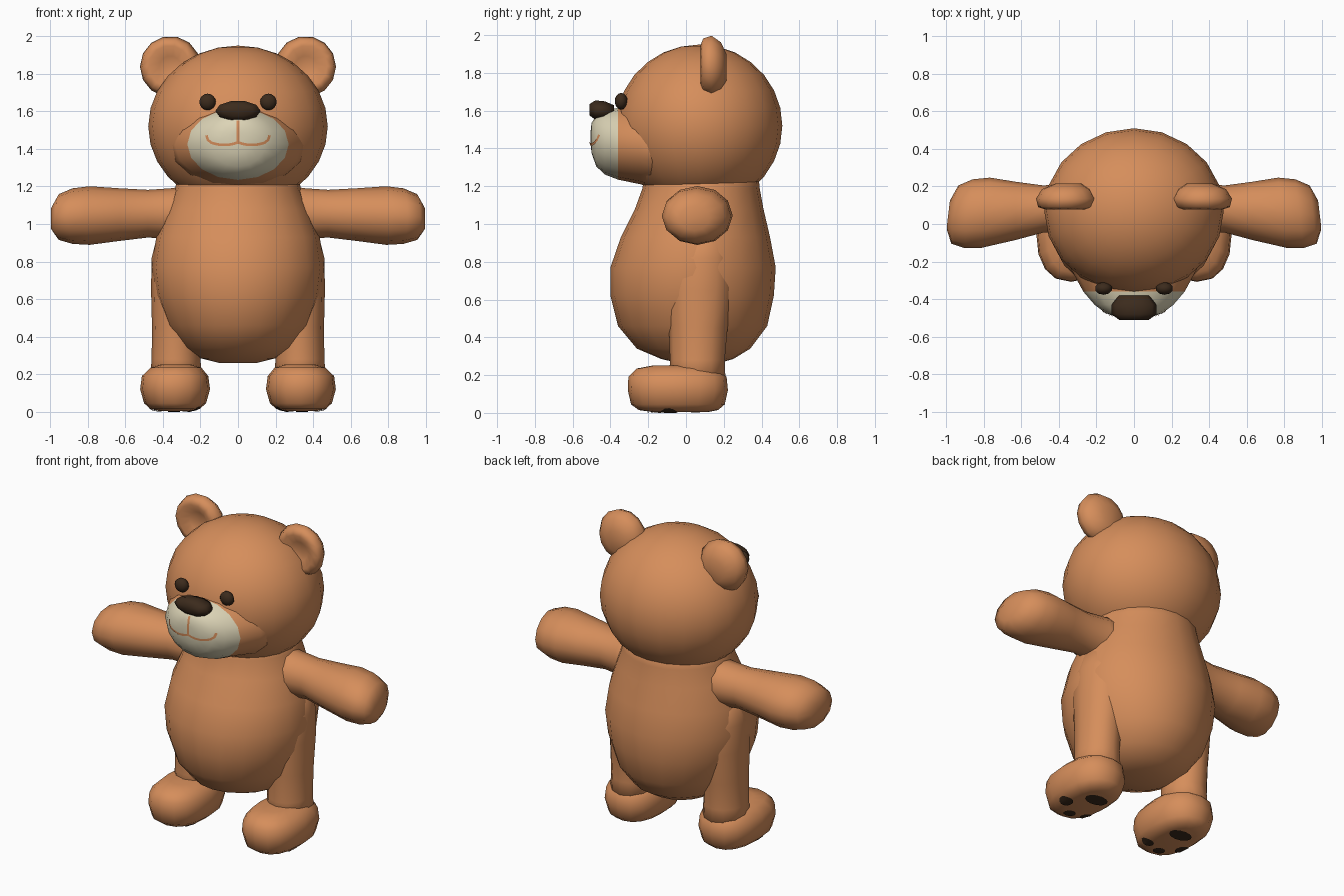
import bpy, bmesh, math
from mathutils import Vector
from mathutils.bvhtree import BVHTree

if "Cube" in bpy.data.objects:
    bpy.data.objects.remove(bpy.data.objects["Cube"])


def material(name, rgb):
    m = bpy.data.materials.new(name)
    m.diffuse_color = (*rgb, 1)
    m.use_nodes = True
    m.node_tree.nodes["Principled BSDF"].inputs["Base Color"].default_value = m.diffuse_color
    return m


FUR = material("orange_fur", (0.67, 0.27, 0.105))
CREAM = material("cream_muzzle", (0.72, 0.66, 0.47))
DARK = material("dark_brown", (0.045, 0.024, 0.012))


def finish(name, bm, mats, mirror=False):
    bmesh.ops.recalc_face_normals(bm, faces=bm.faces)
    me = bpy.data.meshes.new(name)
    bm.to_mesh(me)
    for m in mats:
        me.materials.append(m)
    for p in me.polygons:
        p.use_smooth = True
    ob = bpy.data.objects.new(name, me)
    bpy.context.collection.objects.link(ob)
    if mirror:
        ob.modifiers.new("mirror", "MIRROR").use_mirror_merge = False
    return ob


def loft(axis, rings, n, power=1.0):
    """Skin elliptical rings (t, centre a, centre b, radius a, radius b) along an axis."""
    def place(t, a, b):
        return {"x": (t, a, b), "y": (a, t, b), "z": (a, b, t)}[axis]

    def soft(v):
        return math.copysign(abs(v) ** power, v)

    bm = bmesh.new()
    loops = []
    for t, ca, cb, ra, rb in rings:
        loops.append([bm.verts.new(place(t, ca + ra * soft(math.cos(k * math.tau / n)),
                                         cb + rb * soft(math.sin(k * math.tau / n))))
                      for k in range(n)])
    for lo, hi in zip(loops, loops[1:]):
        for k in range(n):
            bm.faces.new((lo[k], lo[(k + 1) % n], hi[(k + 1) % n], hi[k]))
    for loop, ring in ((loops[0], rings[0]), (loops[-1], rings[-1])):
        tip = bm.verts.new(place(*ring[:3]))
        for k in range(n):
            bm.faces.new((loop[k], loop[(k + 1) % n], tip))
    return bm


def ellipsoid(centre, radii, u, v):
    bm = bmesh.new()
    bmesh.ops.create_uvsphere(bm, u_segments=u, v_segments=v, radius=1)
    for vert in bm.verts:
        vert.co = Vector(c + r * p for c, r, p in zip(centre, radii, vert.co))
    return bm


def z_rings(rows):
    """Rows (z, half width, front y, back y) to rings centred on x = 0."""
    return [(z, 0, (f + b) / 2, rx, (b - f) / 2) for z, rx, f, b in rows]


# Torso
finish("torso", loft("z", z_rings([
    (0.26, 0.10, -0.02, 0.16), (0.285, 0.20, -0.13, 0.25), (0.34, 0.29, -0.26, 0.34),
    (0.46, 0.38, -0.36, 0.43), (0.62, 0.44, -0.40, 0.465), (0.77, 0.46, -0.40, 0.475),
    (0.93, 0.435, -0.345, 0.445), (1.08, 0.38, -0.27, 0.41), (1.19, 0.335, -0.23, 0.39),
    (1.30, 0.31, -0.22, 0.38)]), 20), [FUR])

# Head
finish("head", ellipsoid((0, 0.07, 1.52), (0.478, 0.44, 0.43), 20, 14), [FUR])

# Muzzle: cream in front of y = -0.36, fur behind
bm = loft("y", [(-0.10, 0, 1.42, 0.39, 0.25), (-0.24, 0, 1.42, 0.335, 0.21),
                (-0.36, 0, 1.425, 0.27, 0.19), (-0.43, 0, 1.43, 0.21, 0.168),
                (-0.475, 0, 1.44, 0.15, 0.135), (-0.50, 0, 1.455, 0.08, 0.08),
                (-0.505, 0, 1.46, 0.03, 0.03)], 16)
for f in bm.faces:
    f.material_index = int(f.calc_center_median().y < -0.36)
muzzle_tree = BVHTree.FromBMesh(bm)
finish("muzzle", bm, [FUR, CREAM])

# Nose
finish("nose", loft("y", [(-0.38, 0, 1.595, 0.08, 0.035), (-0.43, 0, 1.60, 0.12, 0.052),
                          (-0.48, 0, 1.603, 0.12, 0.054), (-0.51, 0, 1.605, 0.08, 0.032)],
                    10), [DARK])

# Eyes
finish("eyes", ellipsoid((0.162, -0.343, 1.65), (0.046, 0.034, 0.044), 10, 8), [DARK], True)


# Mouth lines laid on the muzzle
def mouth_line(name, pts, mirror):
    bm = bmesh.new()
    prev = None
    for i, p in enumerate(pts):
        d = Vector(pts[min(i + 1, len(pts) - 1)]) - Vector(pts[max(i - 1, 0)])
        side = Vector((-d.y, d.x)).normalized() * 0.007
        pair = []
        for q in (Vector(p) + side, Vector(p) - side):
            hit = muzzle_tree.ray_cast(Vector((q.x, -2, q.y)), Vector((0, 1, 0)))[0]
            pair.append(bm.verts.new(hit + Vector((0, -0.005, 0))))
        if prev:
            bm.faces.new((prev[0], prev[1], pair[1], pair[0]))
        prev = pair
    finish(name, bm, [FUR], mirror)


mouth_line("mouth_centre", [(0, 1.55 - 0.02 * k) for k in range(7)], False)
mouth_line("mouth_smile", [(0, 1.435), (0.02, 1.428), (0.05, 1.422), (0.08, 1.421), (0.11, 1.424),
                           (0.14, 1.432), (0.16, 1.447), (0.168, 1.472)], True)

# Ears: rounded discs with a hollow front
finish("ears", loft("y", [(0.215, 0.35, 1.83, 0.07, 0.07), (0.185, 0.36, 1.835, 0.13, 0.13),
                          (0.135, 0.36, 1.838, 0.162, 0.163), (0.09, 0.365, 1.84, 0.145, 0.145),
                          (0.078, 0.365, 1.84, 0.11, 0.11), (0.11, 0.36, 1.835, 0.06, 0.06)],
                    14), [FUR], True)

# Arms, with the paw end slanted forward
bm = loft("x", [(0.22, 0.09, 1.06, 0.15, 0.15), (0.36, 0.085, 1.055, 0.135, 0.135),
                (0.48, 0.08, 1.055, 0.125, 0.127), (0.63, 0.07, 1.05, 0.155, 0.14),
                (0.79, 0.06, 1.045, 0.187, 0.156), (0.88, 0.055, 1.042, 0.183, 0.148),
                (0.953, 0.05, 1.037, 0.155, 0.122), (0.988, 0.045, 1.03, 0.08, 0.065)], 12)
for v in bm.verts:
    if v.co.x > 0.75:
        v.co.x = min(v.co.x - 0.12 * (v.co.y - 0.06), 0.995)
finish("arms", bm, [FUR], True)

# Legs
finish("legs", loft("z", [(0.15, 0.33, 0.06, 0.14, 0.15), (0.28, 0.33, 0.06, 0.13, 0.145),
                          (0.45, 0.33, 0.065, 0.128, 0.155), (0.65, 0.325, 0.07, 0.138, 0.18),
                          (0.82, 0.32, 0.075, 0.14, 0.18), (0.98, 0.29, 0.08, 0.13, 0.15)],
                    12), [FUR], True)

# Feet
bm = loft("z", [(0.005, 0.335, -0.03, 0.09, 0.15), (0.015, 0.335, -0.04, 0.13, 0.21),
                (0.045, 0.335, -0.043, 0.165, 0.248), (0.12, 0.335, -0.043, 0.186, 0.265),
                (0.19, 0.335, -0.045, 0.177, 0.26), (0.235, 0.33, -0.045, 0.135, 0.215),
                (0.252, 0.33, -0.03, 0.08, 0.14)], 16, 0.85)
foot_tree = BVHTree.FromBMesh(bm)
finish("feet", bm, [FUR], True)

# Sole pads: one heel pad and three toe pads laid on the soles
bm = bmesh.new()
for x, y, rx, ry in ((0.32, 0.04, 0.075, 0.05), (0.44, -0.09, 0.038, 0.045),
                     (0.34, -0.18, 0.036, 0.036), (0.235, -0.155, 0.036, 0.036)):
    def stick(s, a):
        p = Vector((x + s * rx * math.cos(a), y + s * ry * math.sin(a), -1))
        return bm.verts.new(foot_tree.ray_cast(p, Vector((0, 0, 1)))[0] - Vector((0, 0, 0.005)))
    mid = stick(0, 0)
    inner, outer = ([stick(s, k * math.tau / 12) for k in range(12)] for s in (0.5, 1))
    for k in range(12):
        j = (k + 1) % 12
        bm.faces.new((mid, inner[j], inner[k]))
        bm.faces.new((inner[k], inner[j], outer[j], outer[k]))
finish("sole_pads", bm, [DARK], True)
